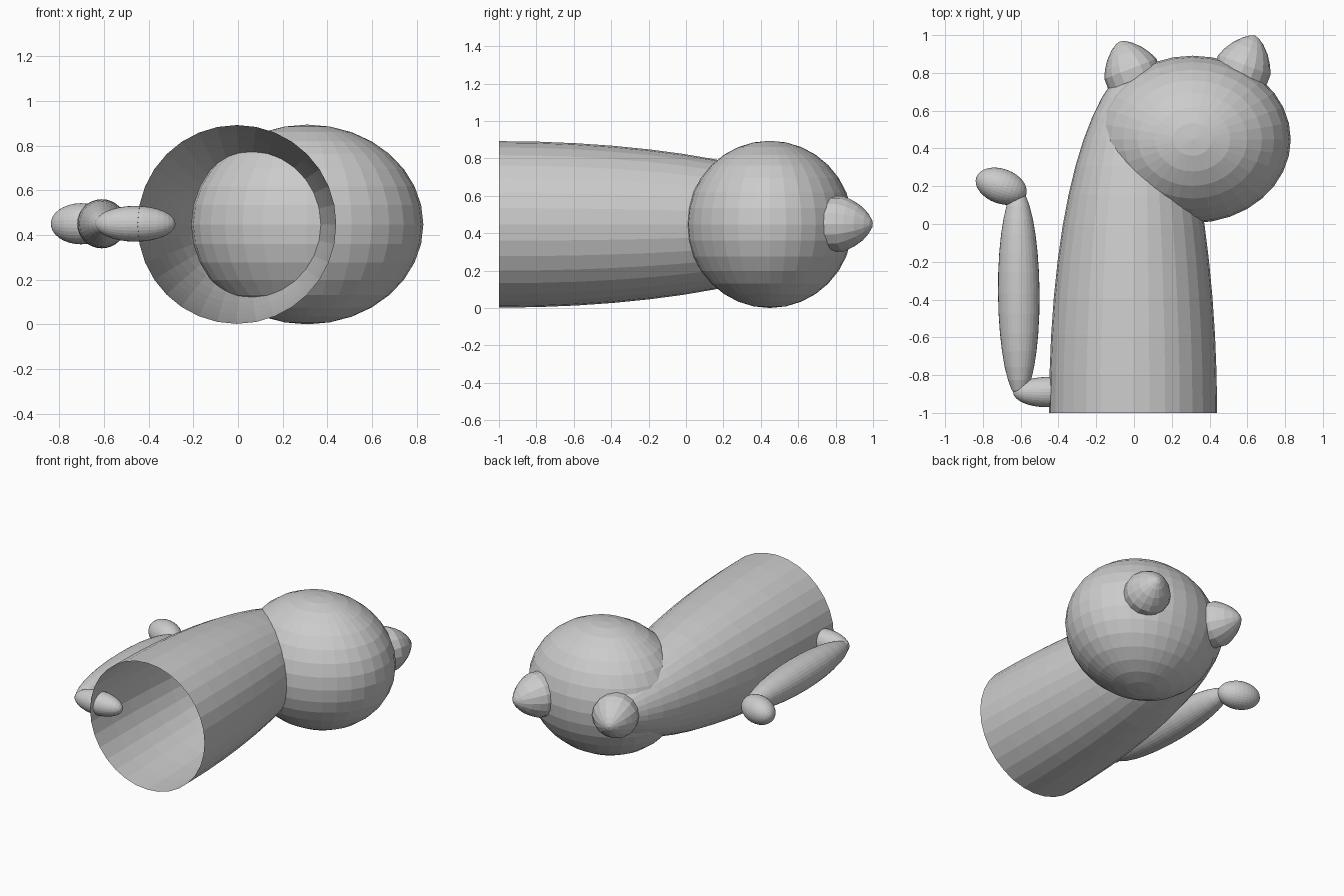
import bpy, bmesh, math
from mathutils import Vector, Matrix

if "Cube" in bpy.data.objects:
    bpy.data.objects.remove(bpy.data.objects["Cube"])

grey = bpy.data.materials.new("plain grey")
grey.diffuse_color = (0.6, 0.6, 0.6, 1)
grey.use_nodes = True
grey.node_tree.nodes["Principled BSDF"].inputs["Base Color"].default_value = grey.diffuse_color
ZC = 0.447


def finish(name, bm):
    me = bpy.data.meshes.new(name)
    bm.to_mesh(me)
    bm.free()
    me.materials.append(grey)
    ob = bpy.data.objects.new(name, me)
    bpy.context.collection.objects.link(ob)
    return ob


def ellipsoid(name, centre, radii, turn=0.0, tip_axis='Z', seg=32, rings=16):
    """Flat-shaded ellipsoid turned about z, with poles on the chosen axis."""
    bm = bmesh.new()
    bmesh.ops.create_uvsphere(bm, u_segments=seg, v_segments=rings, radius=1)
    pole = {'Z': Matrix.Identity(4),
            'X': Matrix.Rotation(math.pi / 2, 4, 'Y'),
            'Y': Matrix.Rotation(math.pi / 2, 4, 'X')}[tip_axis]
    m = (Matrix.Translation(centre) @ Matrix.Rotation(math.radians(turn), 4, 'Z')
         @ Matrix.Diagonal((*radii, 1)) @ pole)
    bmesh.ops.transform(bm, matrix=m, verts=bm.verts)
    return finish(name, bm)


def loft(name, rings, tip, axis, seg):
    """Skin of circles (centre, radius) around an axis, closed by a tip, open at the base."""
    bm = bmesh.new()
    q = Vector(axis).to_track_quat('Z', 'X')
    loops = []
    for c, r in rings:
        loops.append([bm.verts.new(Vector(c) + q @ Vector((r * math.cos(a), r * math.sin(a), 0)))
                      for a in (2 * math.pi * i / seg for i in range(seg))])
    for lo, hi in zip(loops, loops[1:]):
        for i in range(seg):
            j = (i + 1) % seg
            bm.faces.new((lo[i], lo[j], hi[j], hi[i]))
    t = bm.verts.new(tip)
    for i in range(seg):
        bm.faces.new((loops[-1][i], loops[-1][(i + 1) % seg], t))
    return finish(name, bm)


# body: open-bottomed half ellipsoid along y, leaning slightly at the top
LENGTH = 1.85
rings = []
for k in range(14):
    s = math.sin(k / 14 * math.pi / 2)
    rings.append(((-0.005 + 0.04 * s ** 4, -1 + LENGTH * s, ZC),
                  0.445 * math.sqrt(1 - s * s)))
loft("body", rings, (0.035, -1 + LENGTH, ZC), (0, 1, 0), 32)

# head
ellipsoid("head", (0.31, 0.448, ZC), (0.52, 0.443, 0.447))

# ears: rounded cones
PROFILE = [(-0.12, 0.148), (0.2, 0.148), (0.42, 0.128), (0.65, 0.098), (0.85, 0.058), (0.96, 0.026)]
for name, base, direction, length in (
        ("right_ear", (0.57, 0.805, 0.45), (0.35, 0.94, 0), 0.205),
        ("left_ear", (-0.005, 0.785, 0.45), (-0.36, 0.93, 0), 0.195)):
    d = Vector(direction).normalized()
    b = Vector(base)
    loft(name, [(b + d * (t * length), r) for t, r in PROFILE], b + d * length, d, 16)

# tail: three joined ellipsoids
ellipsoid("tail_base", (-0.46, -0.89, 0.45), (0.18, 0.08, 0.08), 0, 'X')
ellipsoid("tail_middle", (-0.61, -0.365, 0.45), (0.11, 0.555, 0.11), 0.5, 'Y')
ellipsoid("tail_tip", (-0.703, 0.2, 0.45), (0.14, 0.092, 0.092), -20, 'X')
